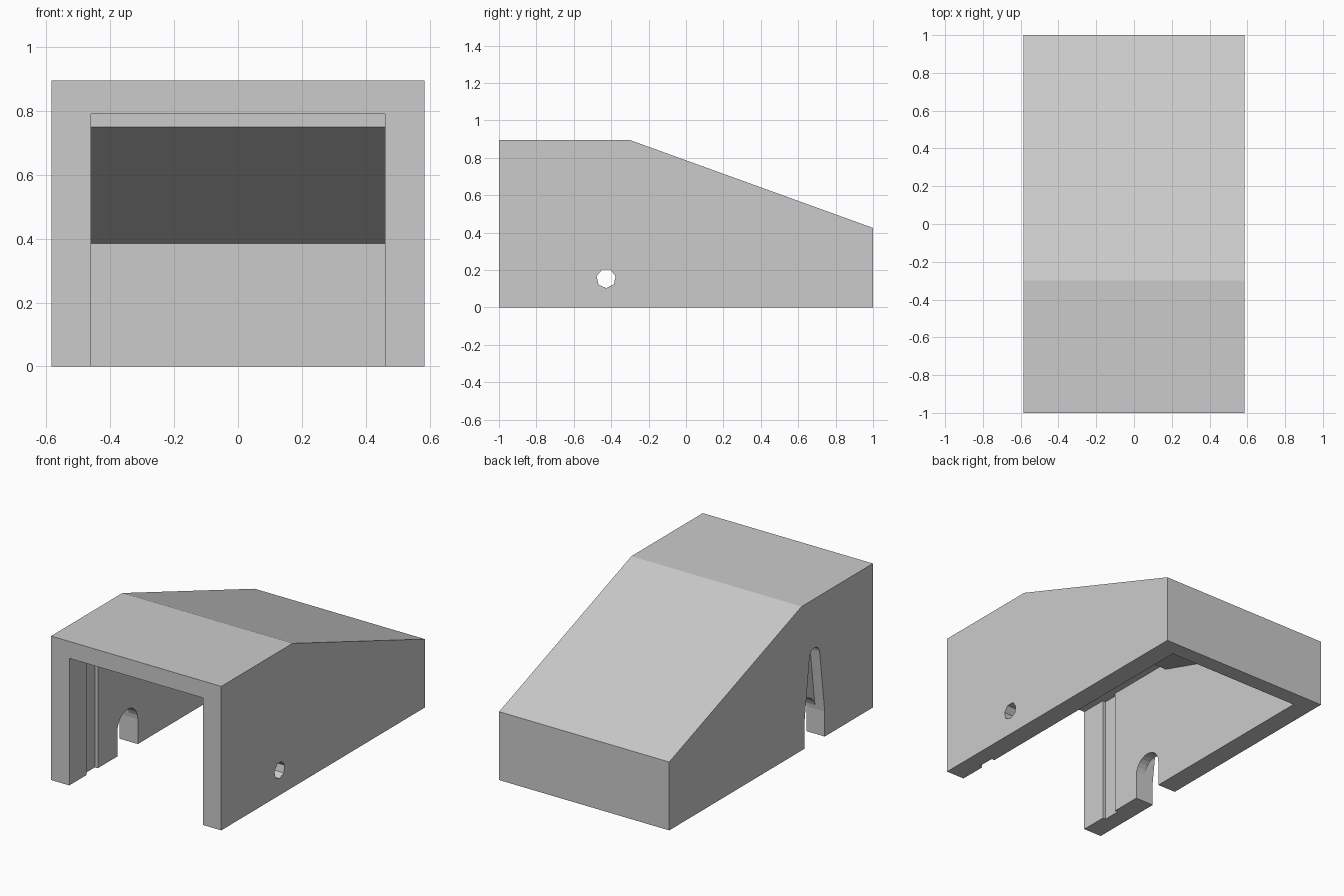
import bpy, bmesh, math

if "Cube" in bpy.data.objects:
    bpy.data.objects.remove(bpy.data.objects["Cube"])

grey = bpy.data.materials.new("light grey")
grey.use_nodes = True
colour = (0.6, 0.6, 0.6, 1)
grey.diffuse_color = colour
grey.node_tree.nodes["Principled BSDF"].inputs["Base Color"].default_value = colour


def prism(name, outline, x0, x1):
    """Extrude a side outline of (y, z) points from x0 to x1."""
    bm = bmesh.new()
    face = bm.faces.new([bm.verts.new((x0, y, z)) for y, z in outline])
    new = bmesh.ops.extrude_face_region(bm, geom=[face])["geom"]
    verts = [v for v in new if isinstance(v, bmesh.types.BMVert)]
    bmesh.ops.translate(bm, verts=verts, vec=(x1 - x0, 0, 0))
    bmesh.ops.recalc_face_normals(bm, faces=bm.faces)
    mesh = bpy.data.meshes.new(name)
    bm.to_mesh(mesh)
    bm.free()
    mesh.materials.append(grey)
    obj = bpy.data.objects.new(name, mesh)
    bpy.context.collection.objects.link(obj)
    return obj


def arc(y, z, r, start, end, steps):
    angles = [math.radians(start + (end - start) * i / steps) for i in range(steps + 1)]
    return [(y + r * math.cos(a), z + r * math.sin(a)) for a in angles]


def cut(target, cutter):
    mod = target.modifiers.new(cutter.name, "BOOLEAN")
    mod.operation = "DIFFERENCE"
    mod.solver = "EXACT"
    mod.object = cutter
    bpy.context.view_layer.objects.active = target
    bpy.ops.object.modifier_apply(modifier=mod.name)
    bpy.data.objects.remove(cutter)


W, INNER = 0.585, 0.46
PIVOT_Y, PIVOT_Z = -0.427, 0.155

# Outer shell with sloping rear roof
housing = prism("housing", [(-1, 0), (1, 0), (1, 0.425), (-0.3, 0.895), (-1, 0.895)], -W, W)

# Hollow interior, open at the front and below, with a small ceiling step
cut(housing, prism("interior", [(-1.1, -0.1), (0.9, -0.1), (0.9, 0.385), (-0.26, 0.75),
                                (-0.26, 0.79), (-1.1, 0.79)], -INNER, INNER))

# Vertical door grooves in both side walls
for side in (-1, 1):
    cut(housing, prism("groove", [(-0.83, -0.1), (-0.72, -0.1), (-0.72, 0.79), (-0.83, 0.79)],
                       side * (INNER - 0.05), side * (INNER + 0.02)))

# Tapered lever recess on the outside of the right wall
recess = arc(PIVOT_Y, 0.54, 0.05, 10, 170, 8) + [(PIVOT_Y - 0.1, PIVOT_Z), (PIVOT_Y - 0.1, -0.1),
                                              (PIVOT_Y + 0.1, -0.1), (PIVOT_Y + 0.1, PIVOT_Z)]
cut(housing, prism("lever_recess", recess, -W - 0.1, -W + 0.065))

# Arched notch through the right wall
notch = arc(PIVOT_Y, PIVOT_Z, 0.1, 0, 180, 12) + [(PIVOT_Y - 0.1, -0.1), (PIVOT_Y + 0.1, -0.1)]
cut(housing, prism("arched_notch", notch, -W - 0.1, -INNER + 0.1))

# Pivot hole through the left wall
hole = arc(PIVOT_Y, PIVOT_Z, 0.052, -90, 270, 7)[:-1]
cut(housing, prism("pivot_hole", hole, INNER - 0.1, W + 0.1))
